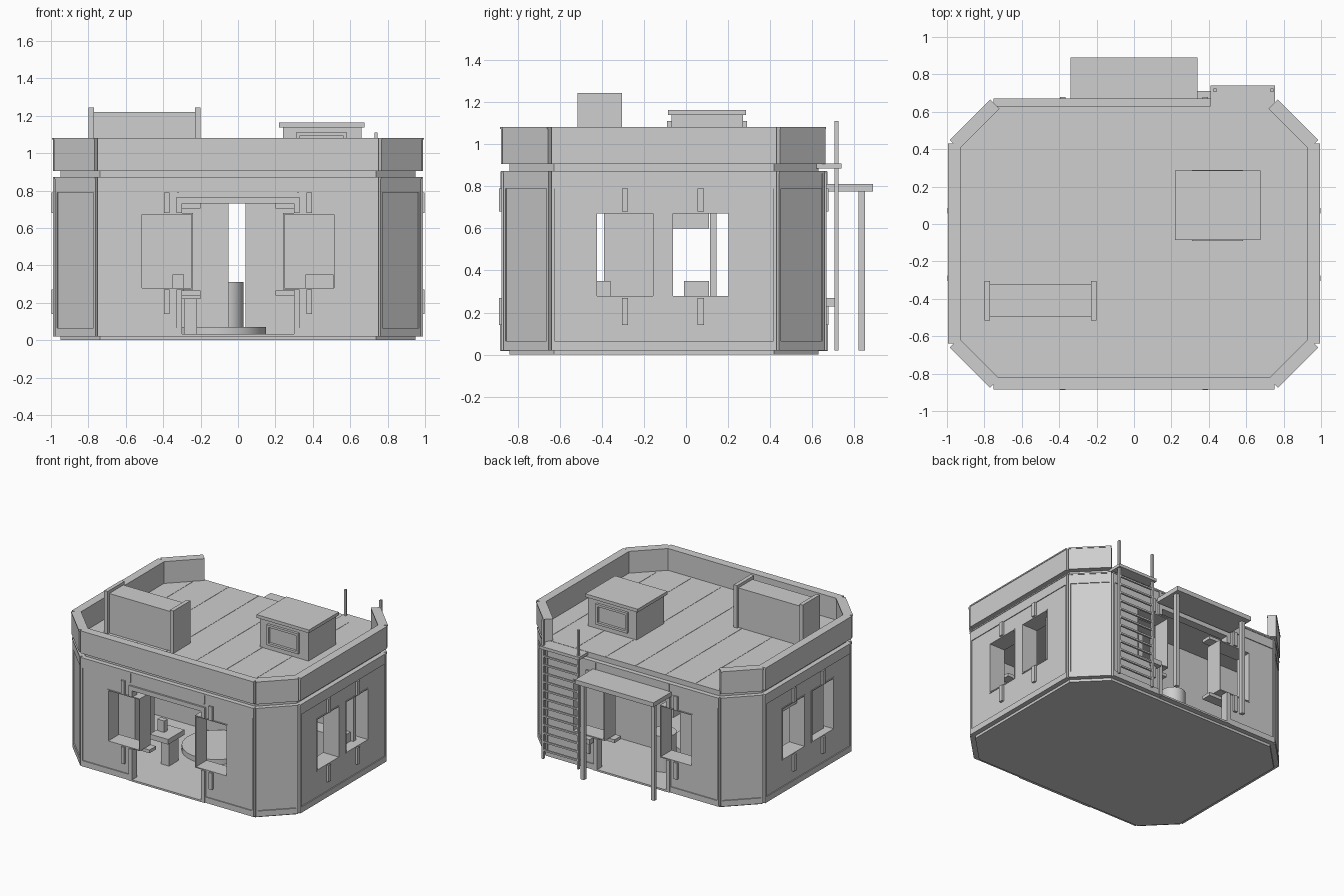
import bpy, bmesh, math
from mathutils import Matrix, Vector

if "Cube" in bpy.data.objects:
    bpy.data.objects.remove(bpy.data.objects["Cube"])

GREY = (0.62, 0.62, 0.62, 1)
mat = bpy.data.materials.new("plain_grey")
mat.use_nodes = True
mat.diffuse_color = GREY
mat.node_tree.nodes["Principled BSDF"].inputs["Base Color"].default_value = GREY


def finish(name, bm):
    bmesh.ops.recalc_face_normals(bm, faces=bm.faces)
    mesh = bpy.data.meshes.new(name)
    bm.to_mesh(mesh)
    bm.free()
    mesh.materials.append(mat)
    ob = bpy.data.objects.new(name, mesh)
    bpy.context.collection.objects.link(ob)
    return ob


def box(name, x, y, z, frame=Matrix()):
    """Box from three (low, high) ranges in a local frame."""
    bm = bmesh.new()
    bmesh.ops.create_cube(bm, size=1)
    for v in bm.verts:
        v.co = frame @ Vector([a + (b - a) * (c + 0.5) for (a, b), c in zip((x, y, z), v.co)])
    return finish(name, bm)


def cylinder(name, x, y, r, z0, z1):
    bm = bmesh.new()
    bmesh.ops.create_cone(bm, cap_ends=True, segments=32, radius1=r, radius2=r, depth=z1 - z0,
                          matrix=Matrix.Translation((x, y, (z0 + z1) / 2)))
    for f in bm.faces:
        f.smooth = len(f.verts) == 4
    return finish(name, bm)


def outline(inset=0.0):
    """Chamfered rectangle, counterclockwise from the front left."""
    c = inset * 0.41
    half = [(0.75 - c, -0.87 + inset), (0.98 - inset, -0.64 + c),
            (0.98 - inset, 0.43 - c), (0.75 - c, 0.66 - inset)]
    return [(-0.75 + c, -0.87 + inset)] + half + [(-x, y) for x, y in half[:0:-1]]


def slab(name, inset, z0, z1):
    bm = bmesh.new()
    face = bm.faces.new([bm.verts.new((x, y, z0)) for x, y in outline(inset)])
    top = bmesh.ops.extrude_face_region(bm, geom=[face])["geom"]
    for v in top:
        if isinstance(v, bmesh.types.BMVert):
            v.co.z = z1
    return finish(name, bm)


def wall(name, half, z0, z1, thick, holes, frame):
    """Wall of grid cells, leaving out the cells inside the openings."""
    us = sorted({-half, half, *[u for h in holes for u in h[:2]]})
    zs = sorted({z0, z1, *[z for h in holes for z in h[2:]]})
    bm = bmesh.new()
    for a, b in zip(us, us[1:]):
        for c, d in zip(zs, zs[1:]):
            u, z = (a + b) / 2, (c + d) / 2
            if any(h[0] < u < h[1] and h[2] < z < h[3] for h in holes):
                continue
            bm.faces.new([bm.verts.new(frame @ Vector(p)) for p in
                          ((a, 0, c), (b, 0, c), (b, 0, d), (a, 0, d))])
    bmesh.ops.remove_doubles(bm, verts=bm.verts, dist=0.001)
    inner = bmesh.ops.extrude_face_region(bm, geom=bm.faces[:], use_keep_orig=True)["geom"]
    bmesh.ops.translate(bm, verts=[g for g in inner if isinstance(g, bmesh.types.BMVert)],
                        vec=frame.to_3x3() @ Vector((0, thick, 0)))
    return finish(name, bm)


W0, W1 = 0.27, 0.68     # window bottom and top
DOOR = (-0.3, 0.3, 0.03, 0.73)


def window(name, u, frame):
    """Deep lining, inner shelves and outside brackets of one window."""
    l, r = u - 0.14, u + 0.14
    for side, a, b in (("left", l, l + 0.008), ("right", r - 0.008, r)):
        box(f"{name}_{side}_lining", (a, b), (-0.005, 0.13), (W0, W1), frame)
    for part, z in (("bottom", W0), ("top", W1 - 0.008)):
        box(f"{name}_{part}_lining", (l, r), (-0.005, 0.13), (z, z + 0.008), frame)
    box(f"{name}_inner_sill", (u - 0.18, u + 0.18), (0.06, 0.14), (0.24, 0.265), frame)
    box(f"{name}_inner_head", (u - 0.18, u + 0.18), (0.06, 0.14), (0.705, 0.73), frame)
    box(f"{name}_lower_bracket", (u - 0.015, u + 0.015), (-0.018, 0.02), (0.14, W0), frame)
    box(f"{name}_upper_bracket", (u - 0.015, u + 0.015), (-0.018, 0.02), (W1, 0.79), frame)


# Base, floor and roof
slab("base_plate", 0.03, 0, 0.02)
slab("floor", 0.04, 0.02, 0.03)
slab("roof_slab", 0.03, 0.865, 0.91)
for i in range(7):
    x = -0.78 + i * 0.26
    reach = 0.06 if abs(x) > 0.7 else 0
    box("roof_plank_seam", (x - 0.003, x + 0.003), (-0.8 + reach, 0.62 - reach), (0.91, 0.912))

# Eight wall sides with trim and parapet
names = ["front", "front_left_corner", "left", "back_left_corner",
         "back", "back_right_corner", "right", "front_right_corner"]
windows = {"front": (-0.38, 0.38), "back": (-0.38, 0.38), "left": (-0.185, 0.175), "right": (-0.175, 0.185)}
pts = outline()
for i, name in enumerate(names):
    p, q = Vector(pts[i]), Vector(pts[(i + 1) % 8])
    d, half = (q - p).normalized(), (q - p).length / 2
    mid = (p + q) / 2
    frame = Matrix(((d.x, -d.y, 0, mid.x), (d.y, d.x, 0, mid.y), (0, 0, 1, 0), (0, 0, 0, 1)))
    corner, door = "corner" in name, name in ("front", "back")
    if corner:
        half -= 0.01
    wins = windows.get(name, ())
    holes = [(u - 0.14, u + 0.14, W0, W1) for u in wins] + ([DOOR] if door else [])
    wall(f"{name}_wall", half, 0.02, 0.87, 0.05, holes, frame)
    for n, u in enumerate(wins):
        window(f"{name}_window_{n + 1}", u, frame)
    # Horizontal and vertical trim
    spans = [(-half, -0.33), (0.33, half)] if door else [(-half, half)]
    for s in spans:
        box(f"{name}_skirting", s, (-0.008, 0.01), (0.02, 0.065), frame)
    box(f"{name}_top_band", (-half, half), (-0.006, 0.01), (0.79, 0.87), frame)
    box(f"{name}_top_ledge", (-half, half), (-0.01, 0.01), (0.862, 0.872), frame)
    for s in (-1, 1):
        e = sorted((s * half, s * (half - 0.014)))
        box(f"{name}_edge_strip", e, (-0.008, 0.01), (0.02, 0.87), frame)
    # Parapet, left open along the back
    if name != "back":
        out = -0.014 if corner else -0.01
        box(f"{name}_parapet", (-half, half), (out, 0.05), (0.905, 1.075), frame)
        box(f"{name}_parapet_cap", (-half, half), (out - 0.004, 0.052), (1.072, 1.082), frame)
    # Door frame
    if door:
        for s in (-1, 1):
            e = sorted((s * 0.3, s * 0.33))
            box(f"{name}_door_lower_post", e, (-0.014, 0.05), (0.02, W0), frame)
            box(f"{name}_door_upper_post", e, (-0.014, 0.05), (W1, 0.76), frame)
            box(f"{name}_door_band_joint", (s * 0.32 - 0.005, s * 0.32 + 0.005),
                (-0.012, 0.01), (0.79, 0.87), frame)
        box(f"{name}_door_header", (-0.33, 0.33), (-0.014, 0.05), (0.73, 0.765), frame)
        box(f"{name}_door_step", (-0.3, 0.3), (-0.012, 0.05), (0.018, 0.032), frame)

# Long rooftop unit with end caps
box("roof_unit_body", (-0.78, -0.22), (-0.495, -0.32), (0.91, 1.22))
for x in (-0.8, -0.23):
    box("roof_unit_end_cap", (x, x + 0.03), (-0.515, -0.305), (0.91, 1.243))

# Rooftop hatch with lid and side frames
box("hatch_body", (0.24, 0.66), (-0.07, 0.27), (0.91, 1.14))
box("hatch_lid", (0.22, 0.675), (-0.085, 0.285), (1.138, 1.163))
for y in (-0.09, 0.27):
    for x in (0.31, 0.565):
        box("hatch_frame_post", (x, x + 0.018), (y, y + 0.02), (0.95, 1.11))
    for z in (0.95, 1.092):
        box("hatch_frame_bar", (0.31, 0.583), (y, y + 0.02), (z, z + 0.018))

# Back canopy and posts
box("canopy", (-0.34, 0.34), (0.64, 0.89), (0.775, 0.81))
for x in (-0.32, 0.29):
    box("canopy_post", (x, x + 0.03), (0.82, 0.85), (0.02, 0.78))

# Ladder with landing
box("ladder_landing", (0.41, 0.755), (0.62, 0.74), (0.885, 0.908))
for x in (0.424, 0.73):
    box("ladder_rail", (x, x + 0.016), (0.707, 0.725), (0.02, 1.11))
for i in range(12):
    z = 0.08 + i * 0.067
    box("ladder_rung", (0.43, 0.74), (0.709, 0.723), (z, z + 0.013))
box("ladder_bracket", (0.34, 0.41), (0.65, 0.71), (0.23, 0.27))

# Interior: divider with a narrow passage and furniture
for a, b in ((-0.92, -0.05), (0.04, 0.92)):
    box("room_divider", (a, b), (0.115, 0.145), (0.03, 0.865))
cylinder("low_round_platform", -0.1, -0.12, 0.25, 0.03, 0.07)
cylinder("barrel", -0.06, 0.36, 0.09, 0.03, 0.31)
box("desk_leg", (-0.29, -0.22), (-0.54, -0.42), (0.03, 0.22))
box("desk_top", (-0.36, -0.2), (-0.58, -0.38), (0.22, 0.26))
box("desk_screen", (-0.35, -0.29), (-0.5, -0.46), (0.26, 0.35))
box("tall_locker", (-0.92, -0.62), (-0.39, -0.15), (0.03, 0.8))
box("wall_cupboard", (-0.92, -0.7), (-0.15, 0.11), (0.6, 0.8))
box("bench", (0.55, 0.9), (-0.01, 0.11), (0.03, 0.35))
box("chair", (0.36, 0.51), (-0.5, -0.36), (0.03, 0.35))
